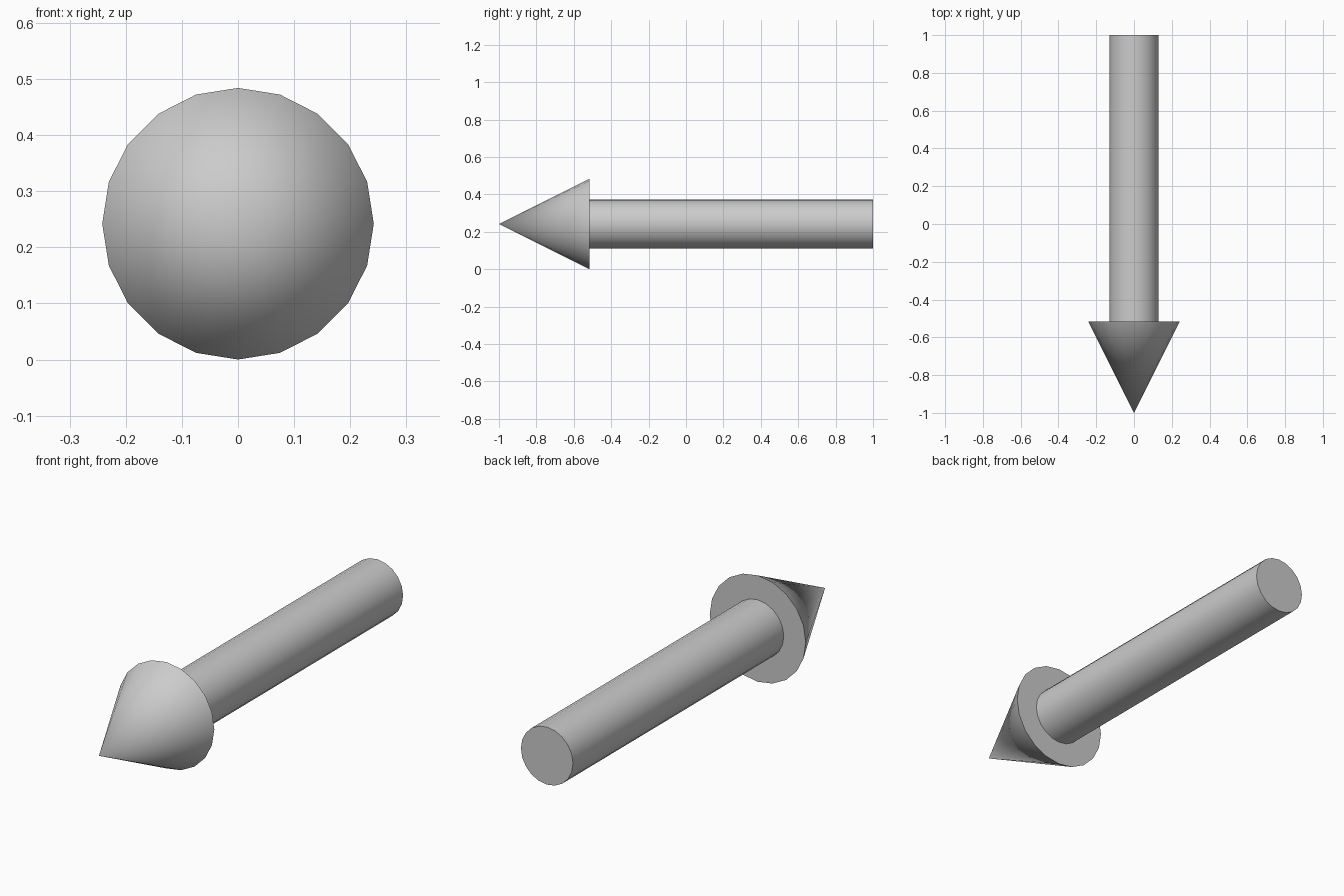
import bpy
import math

if "Cube" in bpy.data.objects:
    bpy.data.objects.remove(bpy.data.objects["Cube"])

SIDES = 20
HEAD_R = 0.242      # head rim touches the ground, so this is also the axis height
SHAFT_R = 0.131
BASE_Y = -0.516     # back plane of the head


def tapered_rod(name, r_back, r_front, y_back, y_front):
    """Capped cone or cylinder lying along y."""
    bpy.ops.mesh.primitive_cone_add(
        vertices=SIDES, radius1=r_back, radius2=r_front,
        depth=y_back - y_front,
        location=(0, (y_back + y_front) / 2, HEAD_R),
        rotation=(math.radians(90), 0, 0))
    obj = bpy.context.object
    obj.name = name
    bpy.ops.object.shade_smooth_by_angle(angle=math.radians(35))
    return obj


# Pointed head facing the front
tapered_rod("arrow_head", HEAD_R, 0, BASE_Y, -1.0)

# Shaft, sunk slightly into the back of the head
tapered_rod("arrow_shaft", SHAFT_R, SHAFT_R, 1.0, BASE_Y - 0.005)
